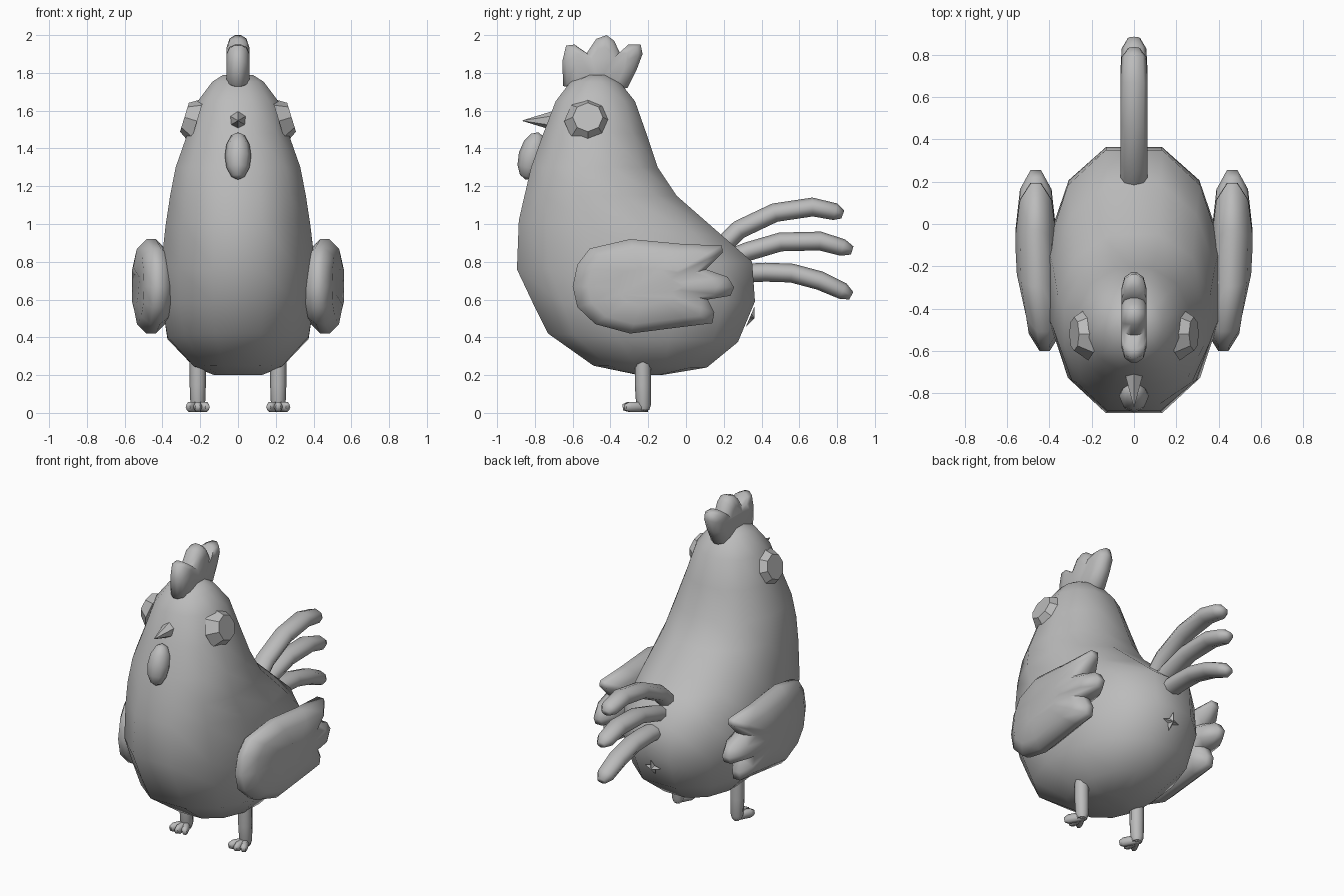
import bpy
import bmesh
from math import sin, cos, pi, radians, copysign
from mathutils import Vector, Matrix

cube = bpy.data.objects.get("Cube")
if cube:
    bpy.data.objects.remove(cube, do_unlink=True)

grey = bpy.data.materials.new("plain grey")
grey.use_nodes = True
grey.diffuse_color = (0.5, 0.5, 0.5, 1)
grey.node_tree.nodes["Principled BSDF"].inputs["Base Color"].default_value = grey.diffuse_color


def finish(name, bm, angle=70):
    """Turn a bmesh into a smooth shaded object."""
    bmesh.ops.recalc_face_normals(bm, faces=bm.faces)
    mesh = bpy.data.meshes.new(name)
    bm.to_mesh(mesh)
    bm.free()
    mesh.materials.append(grey)
    obj = bpy.data.objects.new(name, mesh)
    bpy.context.collection.objects.link(obj)
    bpy.ops.object.select_all(action="DESELECT")
    obj.select_set(True)
    bpy.context.view_layer.objects.active = obj
    bpy.ops.object.shade_smooth_by_angle(angle=radians(angle))
    return obj


def loft(name, rings, angle=70):
    """Skin a list of point rings and cap both ends."""
    bm = bmesh.new()
    loops = [[bm.verts.new(p) for p in ring] for ring in rings]
    for a, b in zip(loops, loops[1:]):
        for i in range(len(a)):
            j = (i + 1) % len(a)
            bm.faces.new((a[i], a[j], b[j], b[i]))
    bm.faces.new(loops[0])
    bm.faces.new(loops[-1])
    return finish(name, bm, angle)


def tube(name, path, width, height, sides=8, taper=None):
    """Sweep an oval along a path that lies in a plane of constant x."""
    pts = [Vector(p) for p in path]
    rings = []
    for i, p in enumerate(pts):
        along = (pts[min(i + 1, len(pts) - 1)] - pts[max(i - 1, 0)]).normalized()
        side = Vector((1, 0, 0))
        up = along.cross(side).normalized()
        k = taper[i] if taper else 1
        rings.append([p + side * (width * k * cos(2 * pi * s / sides))
                      + up * (height * k * sin(2 * pi * s / sides)) for s in range(sides)])
    return loft(name, rings)


def plate(name, outline, profile, centre, bend):
    """Puffed plate from a y-z outline; profile holds (scale, x offset)."""
    cy, cz = centre
    rings = [[(bend(y) + off, cy + (y - cy) * k, cz + (z - cz) * k) for y, z in outline]
             for k, off in profile]
    return loft(name, rings, 80)


def mirrored(obj, name):
    """Copy a part to the other side of the body."""
    bm = bmesh.new()
    bm.from_mesh(obj.data)
    bm.transform(obj.matrix_basis @ Matrix.Scale(-1, 4, (1, 0, 0)))
    return finish(name, bm)


# Body, neck and head: front (y, z), back (y, z), half width
body = [
    ((-.25, .2), (-.13, .2), .13), ((-.49, .25), (.11, .24), .24),
    ((-.73, .42), (.275, .375), .385), ((-.81, .58), (.365, .59), .415),
    ((-.895, .76), (.35, .8), .42), ((-.885, 1.02), (.19, .94), .395),
    ((-.855, 1.15), (-.05, 1.15), .37), ((-.82, 1.3), (-.15, 1.3), .34),
    ((-.755, 1.48), (-.21, 1.48), .275), ((-.69, 1.65), (-.27, 1.65), .22),
    ((-.61, 1.755), (-.35, 1.75), .14), ((-.52, 1.79), (-.42, 1.79), .08)]
rings = []
for front, back, half in body:
    f, b = Vector(front), Vector(back)
    ring = []
    for s in range(12):
        a = (s + .5) * pi / 6
        p = (f + b) / 2 + (b - f) / 2 * cos(a) / cos(pi / 12)
        ring.append((half * copysign(abs(sin(a)) ** .85, sin(a)), p.x, p.y))
    rings.append(ring)
loft("body", rings, 180)

# Comb
comb = [(-.65, 1.73), (-.655, 1.86), (-.635, 1.945), (-.59, 1.95), (-.525, 1.905),
        (-.475, 1.98), (-.42, 2), (-.38, 1.97), (-.35, 1.905), (-.305, 1.95),
        (-.24, 1.95), (-.23, 1.9), (-.26, 1.82), (-.31, 1.72), (-.48, 1.7)]
plate("comb", comb, [(.65, -.06), (.9, -.045), (1, -.015), (1, .015), (.9, .045), (.65, .06)],
      (-.45, 1.82), lambda y: 0)

# Wings with three feather tips
wing = [(-.6, .67), (-.575, .785), (-.51, .87), (-.295, .92), (-.03, .895), (.19, .885),
        (.195, .85), (.105, .76), (.22, .72), (.255, .665), (.235, .62), (.115, .6),
        (.15, .53), (.14, .475), (.02, .46), (-.295, .42), (-.48, .47), (-.575, .56)]
left_wing = plate("left_wing", wing,
                  [(.4, -.095), (.8, -.075), (1, -.025), (1, .025), (.8, .075), (.4, .095)],
                  (-.2, .67), lambda y: .465 - .12 * max(0, -y - .25))
mirrored(left_wing, "right_wing")

# Tail feathers
feathers = {
    "upper": [(.2, .89), (.28, .97), (.47, 1.06), (.67, 1.09), (.79, 1.065), (.83, 1.05)],
    "middle": [(.24, .82), (.33, .855), (.5, .905), (.71, .91), (.83, .875), (.88, .86)],
    "lower": [(.33, .74), (.42, .745), (.56, .74), (.71, .7), (.83, .645), (.875, .62)]}
for name, path in feathers.items():
    tube(name + "_tail_feather", [(0, y, z) for y, z in path], .065, .05,
         taper=(1, 1, 1, 1, .9, .45))

# Four pointed star below the tail
bm = bmesh.new()
rim = []
for s in range(8):
    r = .022 if s % 2 else .06
    rim.append(bm.verts.new((r * cos(s * pi / 4), r * sin(s * pi / 4), 0)))
tip = bm.verts.new((0, 0, .025))
for s in range(8):
    bm.faces.new((rim[s], rim[(s + 1) % 8], tip))
bm.faces.new(rim)
bm.transform(Matrix.Translation((0, .34, .51)) @ Matrix.Rotation(radians(-113), 4, "X"))
finish("rear_star", bm, 20)

# Beak
bm = bmesh.new()
bmesh.ops.create_cone(bm, cap_ends=True, segments=6, radius1=.06, radius2=.002, depth=.19)
bm.transform(Matrix.Translation((0, -.77, 1.547)) @ Matrix.Rotation(radians(90), 4, "X"))
finish("beak", bm, 50)

# Wattle
bm = bmesh.new()
bmesh.ops.create_uvsphere(bm, u_segments=8, v_segments=6, radius=1)
bm.transform(Matrix.Translation((0, -.815, 1.36)) @ Matrix.Rotation(radians(-15), 4, "X")
             @ Matrix.Diagonal((.07, .072, .13, 1)))
finish("wattle", bm, 180)

# Eyes: tilted raised discs
bm = bmesh.new()
bmesh.ops.create_cone(bm, cap_ends=True, segments=8, radius1=.125, radius2=.08, depth=.07)
bm.transform(Matrix.Translation((.25, -.52, 1.555)) @ Matrix.Rotation(radians(73), 4, "Y"))
left_eye = finish("left_eye", bm, 30)
mirrored(left_eye, "right_eye")

# Legs and three toed feet
left_leg = tube("left_leg", [(.213, -.228, .28), (.213, -.228, .15), (.213, -.225, .04),
                             (.213, -.225, .015)], .043, .043, taper=(1, 1, .9, .7))
mirrored(left_leg, "right_leg")
for label, turn in (("inner", -28), ("middle", 0), ("outer", 28)):
    toe = tube(label + "_left_toe", [(0, .02, .032), (0, -.04, .032), (0, -.085, .032),
                                     (0, -.11, .03)], .024, .03, 6, (1, 1, 1, .6))
    place = Matrix.Translation((.213, -.225, 0)) @ Matrix.Rotation(radians(turn), 4, "Z")
    toe.data.transform(place)
    mirrored(toe, label + "_right_toe")
